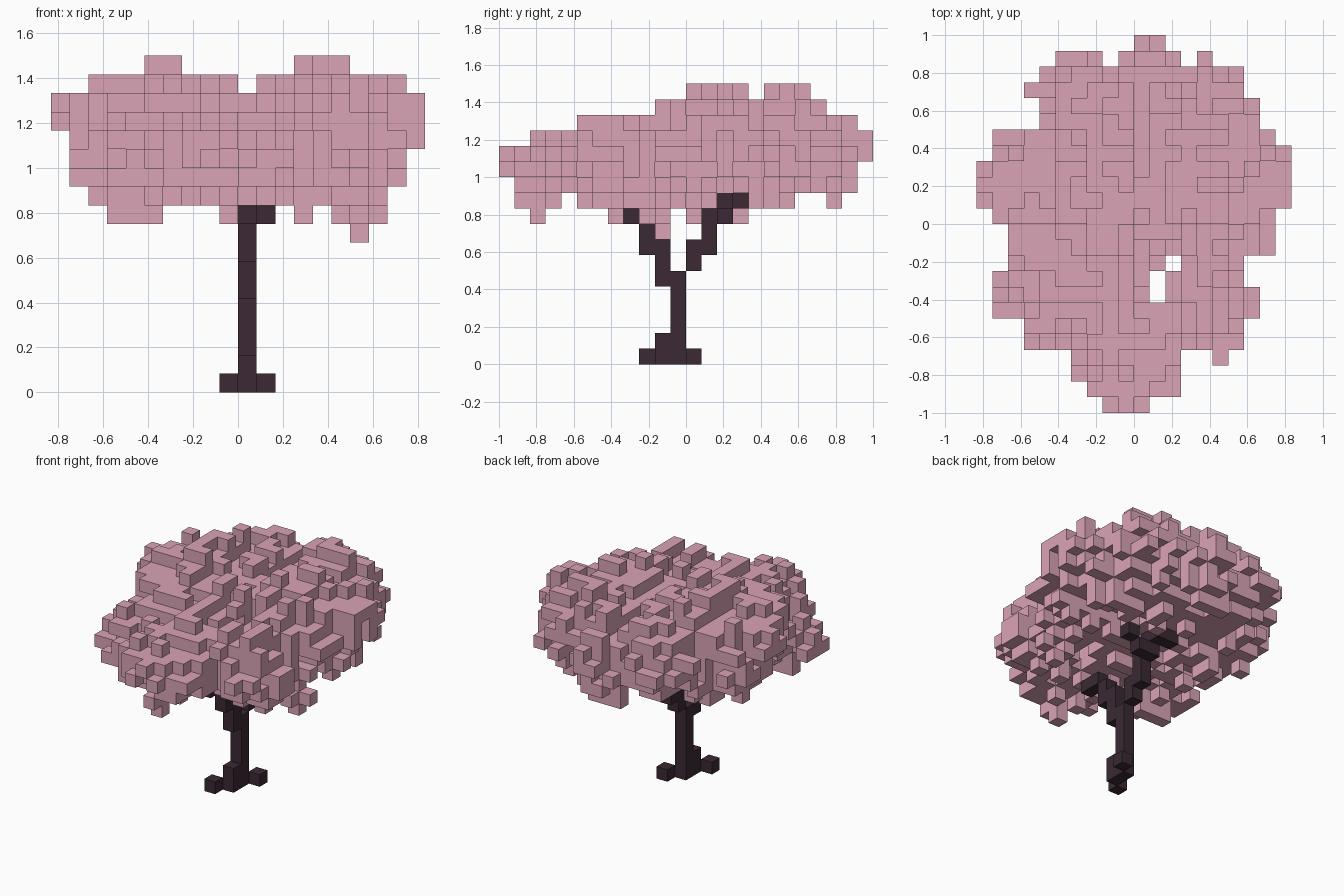
import bpy
import bmesh
import random
from mathutils import Vector

random.seed(7)
if "Cube" in bpy.data.objects:
    bpy.data.objects.remove(bpy.data.objects["Cube"], do_unlink=True)

NX, NY = 20, 24
SIZE = 2 / NY


def make_material(name, colour):
    mat = bpy.data.materials.new(name)
    mat.use_nodes = True
    mat.diffuse_color = (*colour, 1)
    mat.node_tree.nodes["Principled BSDF"].inputs["Base Color"].default_value = (*colour, 1)
    return mat


def neighbours(cell):
    """The six cells that share a face, with the axis and side of each."""
    for axis in range(3):
        for side in (0, 1):
            other = list(cell)
            other[axis] += 2 * side - 1
            yield tuple(other), axis, side


def build_blocks(name, cells, mat):
    """Make one mesh from grid cells, keeping only the exposed faces."""
    cells = set(cells)
    bm = bmesh.new()
    corners = {}

    def corner(point):
        key = tuple(point)
        if key not in corners:
            x, y, z = key
            corners[key] = bm.verts.new(((x - NX / 2) * SIZE, (y - NY / 2) * SIZE, z * SIZE))
        return corners[key]

    for cell in sorted(cells):
        for other, axis, side in neighbours(cell):
            if other in cells:
                continue
            u, v = (axis + 1) % 3, (axis + 2) % 3
            loop = []
            for du, dv in ((0, 0), (1, 0), (1, 1), (0, 1)):
                point = list(cell)
                point[axis] += side
                point[u] += du
                point[v] += dv
                loop.append(corner(point))
            bm.faces.new(loop if side else loop[::-1])
    mesh = bpy.data.meshes.new(name)
    bm.to_mesh(mesh)
    bm.free()
    mesh.materials.append(mat)
    obj = bpy.data.objects.new(name, mesh)
    bpy.context.collection.objects.link(obj)


def column(x, y, low, high):
    return [(x, y, z) for z in range(low, high)]


bark = make_material("dark bark", (0.043, 0.022, 0.033))
blossom = make_material("pink blossom", (0.7, 0.37, 0.47))

# Trunk, roots and the two stepped branches
trunk = column(10, 11, 0, 6)
roots = column(10, 10, 0, 2) + [(9, 9, 0), (11, 12, 0)]
front_branch = column(10, 10, 5, 8) + column(10, 9, 7, 9) + [(10, 8, 9), (10, 7, 9)]
back_branch = (column(10, 12, 6, 8) + column(10, 13, 7, 10) + column(10, 14, 9, 11)
               + [(11, 14, 9), (12, 14, 10), (10, 15, 10), (9, 15, 10)])
build_blocks("trunk", trunk, bark)
build_blocks("roots", roots, bark)
build_blocks("front_branch", front_branch, bark)
build_blocks("back_branch", back_branch, bark)

# Crown outline in plan: start and end of each row, front to back
plan_start = [8, 7, 6, 6, 3, 3, 1, 1, 1, 2, 2, 2, 1, 0, 0, 0, 1, 1, 4, 4, 3, 4, 5, 10]
plan_end = [11, 13, 13, 13, 17, 17, 18, 18, 17, 17, 19, 19, 19, 20, 20, 20, 20, 19, 18, 18, 17, 17, 15, 12]
plan_gaps = {(11, 7), (11, 8), (12, 9), (8, 22), (13, 22)}

# Crown underside and top, along the depth and across the width
depth_low = [12, 10, 9, 10, 11, 10, 10, 9, 10, 9, 8, 10, 9, 10, 9, 9, 10, 10, 10, 11, 11, 10, 11, 13]
depth_top = [14, 14] + [15] * 3 + [16] * 5 + [17] * 2 + [18] * 4 + [17] + [18] * 3 + [17, 16, 16, 15]
width_low = [14, 11, 10, 9, 9, 9, 10, 10, 10, 9, 10, 10, 10, 9, 10, 9, 8, 9, 11, 13]
width_top = [16, 16] + [17] * 3 + [18] * 2 + [17] * 3 + [16, 17, 17] + [18] * 3 + [17] * 3 + [16]

# Rounded foliage masses: centre and radii in grid cells
lobes = [
    ((6, 14.5, 14.1), (5.6, 5.3, 3.4)),
    ((14, 15.3, 14), (5.5, 5.6, 3.4)),
    ((10.5, 18.5, 13.6), (6, 4.4, 2.7)),
    ((9.5, 5, 12.6), (3.6, 4.5, 2.2)),
    ((4.5, 6.7, 11.8), (3, 2.2, 1.8)),
    ((14, 7, 12.7), (3.4, 2.9, 2.5)),
    ((10, 10.5, 13.7), (6.9, 3.8, 2.4)),
    ((16.5, 10.5, 10), (1.2, 1.2, 1.7)),
    ((9.4, 2.5, 10.3), (1.2, 1.2, 1.3)),
    ((10.5, 21, 11.5), (1.2, 1.2, 1.2)),
    ((3.8, 7.6, 10.3), (1.2, 1.2, 1.3)),
]


def distance(cell):
    """Scaled distance to the nearest lobe; below one is inside."""
    p = Vector(cell) + Vector((0.5, 0.5, 0.5))
    return min(sum(((p[a] - c[a]) / r[a]) ** 2 for a in range(3)) for c, r in lobes)


allowed = {c: distance(c) for c in column(15, 3, 11, 13)}
for y in range(NY):
    for x in range(plan_start[y], plan_end[y]):
        if (x, y) in plan_gaps:
            continue
        low = max(depth_low[y], width_low[x])
        if x > 10 and y in (14, 15):
            low = max(low, 11)
        for cell in column(x, y, low, min(depth_top[y], width_top[x])):
            allowed[cell] = distance(cell)

# Fill the lobes one block inside the outline, then scatter leafy blocks on top
core = {c for c, d in allowed.items() if d < 1.05
        and all(n in allowed for n, axis, side in neighbours(c))}
crown = core | {c for c in allowed if random.random() < 0.42
                and any(n in core for n, axis, side in neighbours(c))}

# Close any line of sight through the crown outline with the best fitting cell
for axis in range(3):
    lines = {}
    for cell in allowed:
        lines.setdefault(cell[:axis] + cell[axis + 1:], []).append(cell)
    for line in lines.values():
        if not crown.intersection(line):
            crown.add(min(line, key=allowed.get))

crown -= set(front_branch + back_branch)
build_blocks("blossom_crown", crown, blossom)
